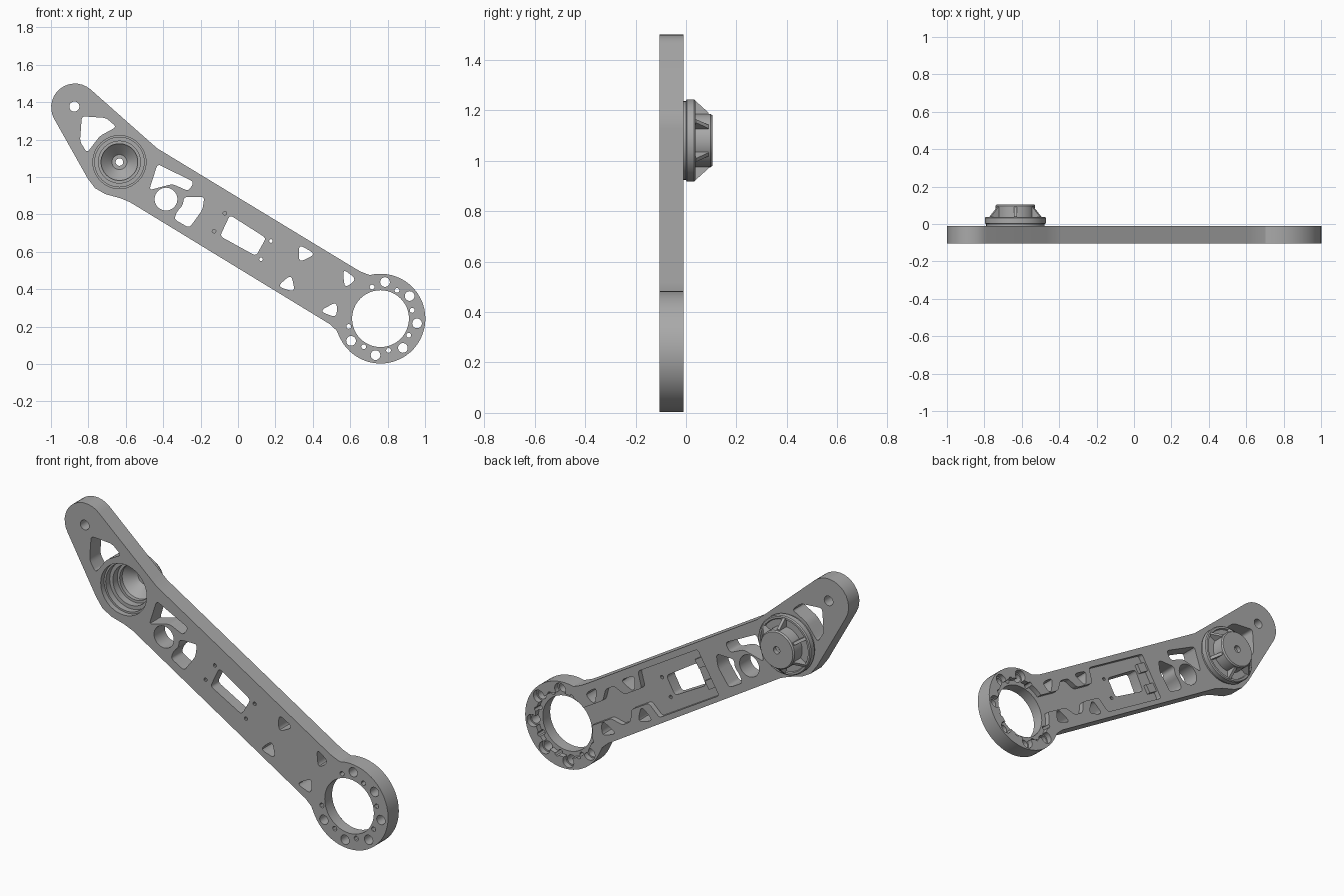
import bpy
import bmesh
from math import sin, cos, radians, pi
from mathutils import Vector, Matrix

cube = bpy.data.objects.get("Cube")
if cube:
    bpy.data.objects.remove(cube, do_unlink=True)

metal = bpy.data.materials.new("grey_metal")
metal.use_nodes = True
GREY = (0.4, 0.4, 0.4, 1)
metal.diffuse_color = GREY
metal.node_tree.nodes["Principled BSDF"].inputs["Base Color"].default_value = GREY

FRONT, BACK, FLOOR = -0.105, -0.01, -0.04
RING = Vector((0.762, 0.243))
HUB = Vector((-0.634, 1.08))
ALONG = Vector((-0.858, 0.513)).normalized()
ACROSS = Vector((-ALONG.y, ALONG.x)) * -1


def arc(c, r, a0, a1, n):
    angles = [radians(a0 + (a1 - a0) * i / n) for i in range(n + 1)]
    return [(c[0] + r * cos(a), c[1] + r * sin(a)) for a in angles]


def circle(c, r, n=32):
    return arc(c, r, 0, 360, n)[:-1]


def polar(r, deg):
    return RING + Vector((cos(radians(deg)), sin(radians(deg)))) * r


def rounded(points, r=0.02, n=4):
    """Round every corner of a polygon."""
    pts = [Vector(p) for p in points]
    out = []
    for i, p in enumerate(pts):
        a, b = pts[i - 1] - p, pts[(i + 1) % len(pts)] - p
        s = p + a.normalized() * min(r, a.length * 0.45)
        e = p + b.normalized() * min(r, b.length * 0.45)
        for k in range(n + 1):
            t = k / n
            out.append(s * (1 - t) ** 2 + p * 2 * t * (1 - t) + e * t * t)
    return out


def prisms(name, shapes, y0, y1):
    """Extrude outlines in the x-z plane from y0 to y1."""
    bm = bmesh.new()
    for shape in shapes:
        face = bm.faces.new([bm.verts.new((p[0], y0, p[1])) for p in shape])
        new = bmesh.ops.extrude_face_region(bm, geom=[face])["geom"]
        verts = [v for v in new if isinstance(v, bmesh.types.BMVert)]
        bmesh.ops.translate(bm, verts=verts, vec=(0, y1 - y0, 0))
    return finish(name, bm)


def finish(name, bm):
    bmesh.ops.recalc_face_normals(bm, faces=bm.faces[:])
    mesh = bpy.data.meshes.new(name)
    bm.to_mesh(mesh)
    bm.free()
    mesh.materials.append(metal)
    ob = bpy.data.objects.new(name, mesh)
    bpy.context.collection.objects.link(ob)
    return ob


def select(ob):
    bpy.ops.object.select_all(action='DESELECT')
    ob.select_set(True)
    bpy.context.view_layer.objects.active = ob


def cut(ob, cutter):
    cutter.hide_render = True
    mod = ob.modifiers.new("cut", 'BOOLEAN')
    mod.operation = 'DIFFERENCE'
    mod.solver = 'EXACT'
    mod.object = cutter
    select(ob)
    bpy.ops.object.modifier_apply(modifier=mod.name)
    bpy.data.objects.remove(cutter, do_unlink=True)


def smooth(ob):
    select(ob)
    bpy.ops.object.shade_smooth_by_angle(angle=radians(30))


# Arm plate outline: tip, upper edge, ring, lower edge
outline = arc((-0.872, 1.373), 0.127, 210, 48, 14)
outline += [(-0.47, 1.187), (-0.43, 1.152), (-0.39, 1.128), (0.62, 0.515), (0.655, 0.495)]
outline += arc(RING, 0.24, 104, -146, 36)
outline += [(0.545, 0.14), (0.527, 0.18), (0.49, 0.214), (-0.578, 0.866),
            (-0.63, 0.887), (-0.71, 0.909), (-0.765, 0.941), (-0.805, 0.995)]
arm = prisms("arm_plate", [outline], FRONT, BACK)

# Through holes
bolts = [polar(0.197, 83 - 45.2 * i) for i in range(6)]
pins = [polar(0.175, 105 - 45.2 * i) for i in range(7)]
screws = [(-0.07, 0.807), (0.176, 0.658), (0.123, 0.561), (-0.128, 0.711)]
windows = [
    [(-0.43, 1.07), (-0.235, 0.973), (-0.265, 0.925), (-0.35, 0.963), (-0.475, 0.93)],
    [(-0.34, 0.89), (-0.18, 0.895), (-0.19, 0.825), (-0.26, 0.728), (-0.342, 0.775),
     (-0.325, 0.818), (-0.294, 0.85)],
    [(-0.835, 1.325), (-0.705, 1.316), (-0.65, 1.268), (-0.738, 1.22),
     (-0.807, 1.13), (-0.845, 1.19)],
    [(-0.043, 0.797), (0.15, 0.674), (0.096, 0.578), (-0.096, 0.684)],
]
triangles = [
    [(0.325, 0.64), (0.415, 0.588), (0.325, 0.543)],
    [(0.21, 0.415), (0.285, 0.48), (0.305, 0.385)],
    [(0.56, 0.51), (0.635, 0.453), (0.57, 0.405)],
    [(0.435, 0.283), (0.53, 0.335), (0.527, 0.247)],
]
windows[1][0] = (-0.29, 0.893)
holes = [circle(RING, 0.152, 48), circle(HUB, 0.142, 48),
         circle((-0.385, 0.882), 0.061), circle((-0.875, 1.377), 0.027, 20)]
holes += [circle(c, 0.026, 20) for c in bolts]
holes += [circle(c, 0.013, 12) for c in pins]
holes += [circle(c, 0.01, 10) for c in screws]
holes += [rounded(w) for w in windows]
holes += [rounded(t, 0.033) for t in triangles]

# Back recesses: channel along the arm, ring seat and bolt scallops
half = [(0.1, 0.05), (0.31, 0.05), (0.36, 0.1), (0.42, 0.1), (0.46, 0.042),
        (0.585, 0.042), (0.61, 0.13), (1.04, 0.13)]
channel = half + [(u, -v) for u, v in reversed(half)]
channel = [RING + ALONG * u + ACROSS * v for u, v in channel]
cut(arm, prisms("channel_cutter", [rounded(channel, 0.015)], FLOOR, 0.1))
cut(arm, prisms("seat_cutter", [circle(RING, 0.178, 48)], FLOOR, 0.1))
cut(arm, prisms("scallop_cutter", [circle(c, 0.034, 20) for c in bolts], FLOOR, 0.1))
cut(arm, prisms("hole_cutter", holes, -0.3, 0.3))
smooth(arm)

# Small stepped tabs at the end of the channel
for side, label in ((1, "upper"), (-1, "lower")):
    corners = [(0.985, 0.035), (1.045, 0.035), (1.045, 0.085), (0.985, 0.085)]
    tab = [RING + ALONG * u + ACROSS * v * side for u, v in corners]
    prisms(label + "_channel_tab", [tab], FLOOR - 0.002, -0.02)

# Hollow hub: closed profile of (radius, y) turned about the y axis
profile = [(0.144, -0.075), (0.132, -0.075), (0.132, -0.04), (0.112, -0.04), (0.112, 0.0),
           (0.098, 0.0), (0.098, 0.022), (0.04, 0.08), (0.02, 0.08), (0.02, 0.105),
           (0.1, 0.105), (0.106, 0.097), (0.106, 0.03), (0.143, 0.03), (0.147, 0.038),
           (0.158, 0.038), (0.163, 0.032), (0.163, 0.003), (0.156, 0.0), (0.156, -0.01),
           (0.144, -0.01)]
bm = bmesh.new()
STEPS = 48
rows = []
for i in range(STEPS):
    a = 2 * pi * i / STEPS
    rows.append([bm.verts.new((HUB.x + r * cos(a), y, HUB.y + r * sin(a))) for r, y in profile])
for i in range(STEPS):
    p, q = rows[i - 1], rows[i]
    for j in range(len(profile)):
        bm.faces.new((p[j - 1], p[j], q[j], q[j - 1]))
smooth(finish("hub", bm))

# Tapered ribs between hub core and flange
rib = [(0.1, 0.025), (0.155, 0.025), (0.155, 0.04), (0.11, 0.09), (0.1, 0.09)]
for i in range(6):
    bm = bmesh.new()
    turn = Matrix.Translation((HUB.x, 0, HUB.y)) @ Matrix.Rotation(radians(30 + 60 * i), 4, 'Y')
    sides = [[bm.verts.new(turn @ Vector((r, y, z))) for r, y in rib] for z in (-0.008, 0.008)]
    for s in sides:
        bm.faces.new(s)
    for j in range(len(rib)):
        bm.faces.new((sides[0][j - 1], sides[0][j], sides[1][j], sides[1][j - 1]))
    finish("hub_rib_%d" % (i + 1), bm)
